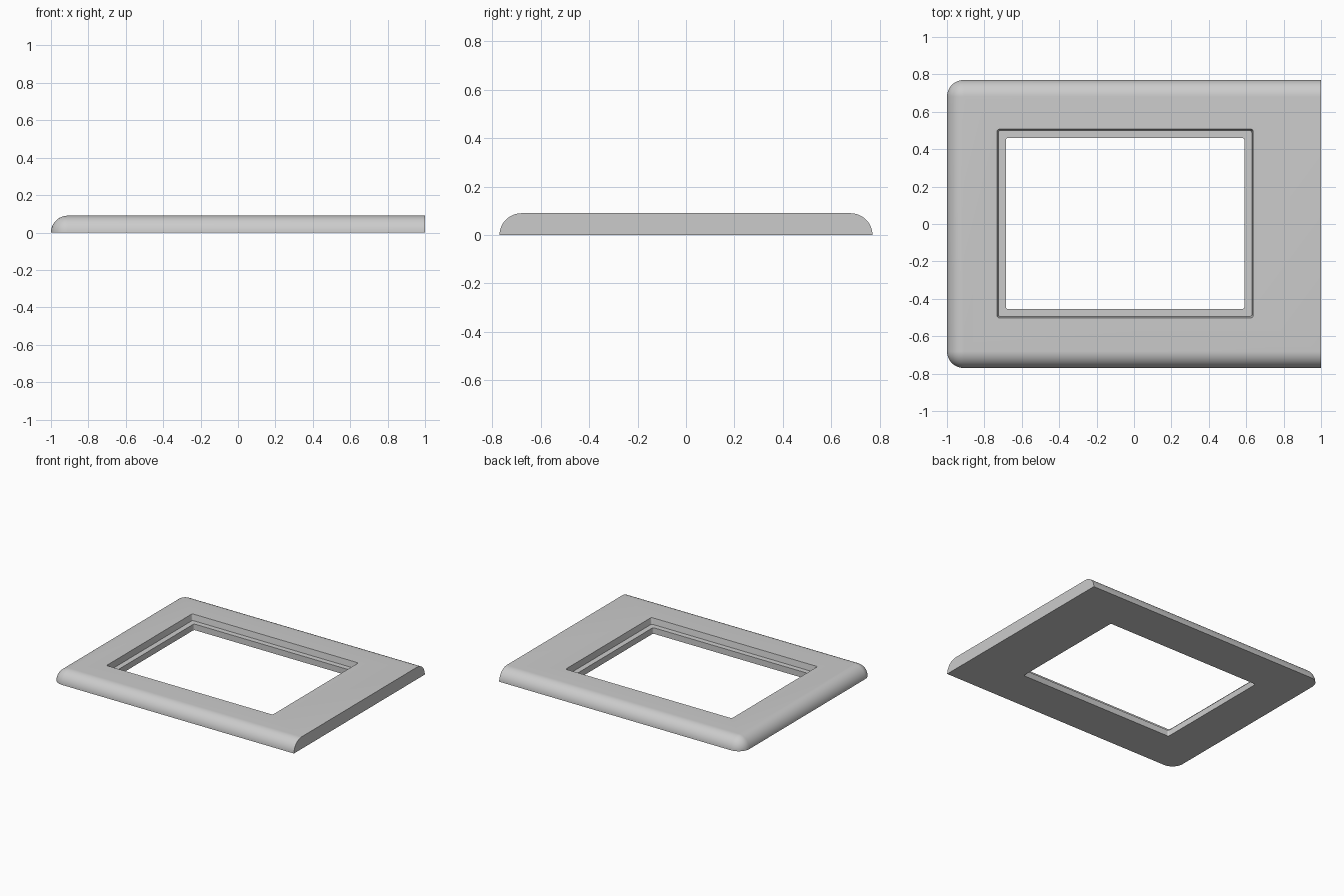
import bpy, bmesh, math

cube = bpy.data.objects.get("Cube")
if cube:
    bpy.data.objects.remove(cube, do_unlink=True)

grey = bpy.data.materials.new("light grey")
grey.use_nodes = True
GREY = (0.6, 0.6, 0.6, 1)
grey.diffuse_color = GREY
grey.node_tree.nodes["Principled BSDF"].inputs["Base Color"].default_value = GREY


def outline(x0, x1, y0, y1, radii, steps):
    """Rectangle counter-clockwise from the +x +y corner, one radius per corner."""
    corners = [(x1, y1, -1, -1), (x0, y1, 1, -1), (x0, y0, 1, 1), (x1, y0, -1, 1)]
    pts = []
    for i, ((x, y, sx, sy), r) in enumerate(zip(corners, radii)):
        count = steps if r is not None else 0
        r = r or 0
        for k in range(count + 1):
            a = math.pi / 2 * (i + (k / count if count else 0))
            pts.append((x + sx * r + r * math.cos(a), y + sy * r + r * math.sin(a)))
    return pts


def loft(name, rings):
    """Closed solid through stacked (z, points) rings."""
    bm = bmesh.new()
    loops = [[bm.verts.new((x, y, z)) for x, y in pts] for z, pts in rings]
    n = len(loops[0])
    for a, b in zip(loops, loops[1:]):
        for i in range(n):
            j = (i + 1) % n
            bm.faces.new((a[i], a[j], b[j], b[i]))
    bm.faces.new(loops[0][::-1])
    bm.faces.new(loops[-1])
    bmesh.ops.remove_doubles(bm, verts=bm.verts, dist=0.00001)
    bmesh.ops.recalc_face_normals(bm, faces=bm.faces)
    mesh = bpy.data.meshes.new(name)
    bm.to_mesh(mesh)
    bm.free()
    mesh.materials.append(grey)
    obj = bpy.data.objects.new(name, mesh)
    bpy.context.collection.objects.link(obj)
    return obj


# Plate: quarter-round edge on three sides, cut square on the fourth
R, HALF = 0.09, 0.77
rings = []
for k in range(13):
    a = math.pi / 2 * k / 12
    r = R * math.cos(a)
    inset = R - r
    rings.append((R * math.sin(a), outline(
        -1 + inset, 1, -HALF + inset, HALF - inset, (None, r, r, None), 12)))
plate = loft("frame_plate", rings)


def rect(x0, x1, y0, y1, grow=0):
    return outline(x0 - grow, x1 + grow, y0 - grow, y1 + grow, (0.012,) * 4, 4)


# Through opening, and a wider recess above with slightly drafted walls
LEDGE = 0.045
opening = loft("opening_cutter", [(z, rect(-0.685, 0.59, -0.455, 0.46)) for z in (-0.1, 0.2)])
recess = loft("recess_cutter", [
    (LEDGE, rect(-0.725, 0.63, -0.495, 0.5)),
    (R, rect(-0.725, 0.63, -0.495, 0.5, 0.007)),
    (0.2, rect(-0.725, 0.63, -0.495, 0.5, 0.007))])

bpy.ops.object.select_all(action='DESELECT')
plate.select_set(True)
bpy.context.view_layer.objects.active = plate
for cutter in (recess, opening):
    cutter.hide_render = True
    mod = plate.modifiers.new(cutter.name, 'BOOLEAN')
    mod.operation = 'DIFFERENCE'
    mod.solver = 'EXACT'
    mod.object = cutter
    bpy.ops.object.modifier_apply(modifier=mod.name)
    bpy.data.objects.remove(cutter, do_unlink=True)

bpy.ops.object.shade_smooth_by_angle(angle=math.radians(30))
